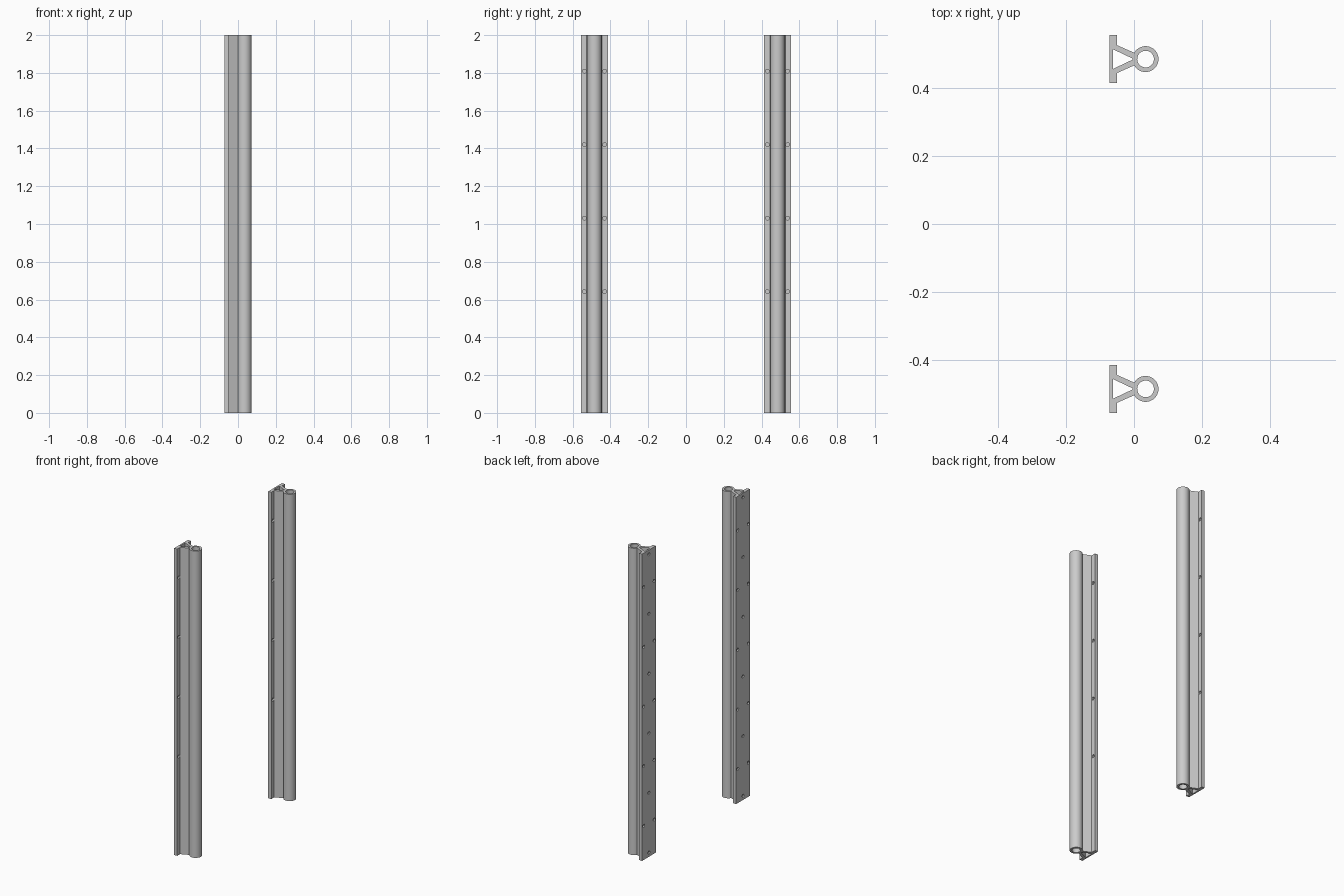
import bpy, bmesh, math
from mathutils import Matrix, Vector

if "Cube" in bpy.data.objects:
    bpy.data.objects.remove(bpy.data.objects["Cube"])

HEIGHT = 2.0
RAIL_Y = 0.4845
BACK, FRONT, HALF_W = -0.072, -0.050, 0.0705
TUBE_X, TUBE_R, BORE_R = 0.034, 0.038, 0.0245


def arc(radius, start, end, steps):
    return [(TUBE_X + radius * math.cos(start + (end - start) * i / steps),
             radius * math.sin(start + (end - start) * i / steps)) for i in range(steps + 1)]


def extrude_profile(name, loops, height):
    """Fill an outline with inner loops and extrude it upward."""
    bm = bmesh.new()
    edges = []
    for loop in loops:
        vs = [bm.verts.new((x, y, 0)) for x, y in loop]
        edges += [bm.edges.new((vs[i - 1], vs[i])) for i in range(len(vs))]
    bmesh.ops.triangle_fill(bm, use_beauty=True, use_dissolve=False, edges=edges)
    res = bmesh.ops.extrude_face_region(bm, geom=bm.faces[:])
    top = [g for g in res["geom"] if isinstance(g, bmesh.types.BMVert)]
    bmesh.ops.translate(bm, verts=top, vec=(0, 0, height))
    bmesh.ops.recalc_face_normals(bm, faces=bm.faces[:])
    mesh = bpy.data.meshes.new(name)
    bm.to_mesh(mesh)
    bm.free()
    obj = bpy.data.objects.new(name, mesh)
    bpy.context.collection.objects.link(obj)
    return obj


# Cross-section: flat plate, two sloping webs, round tube
join = math.pi - math.asin(0.0185 / TUBE_R)
outline = [(FRONT, -0.041), (FRONT, -HALF_W), (BACK, -HALF_W),
           (BACK, HALF_W), (FRONT, HALF_W), (FRONT, 0.041)]
outline += arc(TUBE_R, join, -join, 56)
cavity = [(-0.062, -0.029), (-0.062, 0.029), (-0.005, 0.002), (-0.005, -0.002)]
bore = arc(BORE_R, 0, 2 * math.pi, 48)[:-1]
rail = extrude_profile("rail_back", [outline, cavity, bore], HEIGHT)

# Blind screw holes on both faces of the plate
pitch = 0.389
holes = [(FRONT, s * 0.0535, 0.642 + pitch * k) for s in (-1, 1) for k in range(4)]
holes += [(BACK, s * 0.0535, 1 + pitch * k) for s in (-1, 1) for k in range(-2, 3)]
holes += [(BACK, 0, 1 + pitch * (k + 0.5)) for k in range(-3, 3)]
bm = bmesh.new()
for x, y, z in holes:
    depth = 0.018 if y else 0.014
    place = Matrix.Translation(Vector((x, y, z))) @ Matrix.Rotation(math.pi / 2, 4, 'Y')
    bmesh.ops.create_cone(bm, cap_ends=True, segments=16, radius1=0.010, radius2=0.010,
                          depth=depth, matrix=place)
mesh = bpy.data.meshes.new("hole_cutter")
bm.to_mesh(mesh)
bm.free()
cutter = bpy.data.objects.new("hole_cutter", mesh)
bpy.context.collection.objects.link(cutter)
cutter.hide_render = True

mod = rail.modifiers.new("holes", 'BOOLEAN')
mod.operation, mod.solver, mod.object = 'DIFFERENCE', 'EXACT', cutter
bpy.context.view_layer.objects.active = rail
rail.select_set(True)
bpy.ops.object.modifier_apply(modifier=mod.name)
bpy.data.objects.remove(cutter)
bpy.ops.object.shade_smooth_by_angle(angle=math.radians(30))

# Two matching rails
rail.location.y = RAIL_Y
front = rail.copy()
front.name = "rail_front"
front.location.y = -RAIL_Y
bpy.context.collection.objects.link(front)
